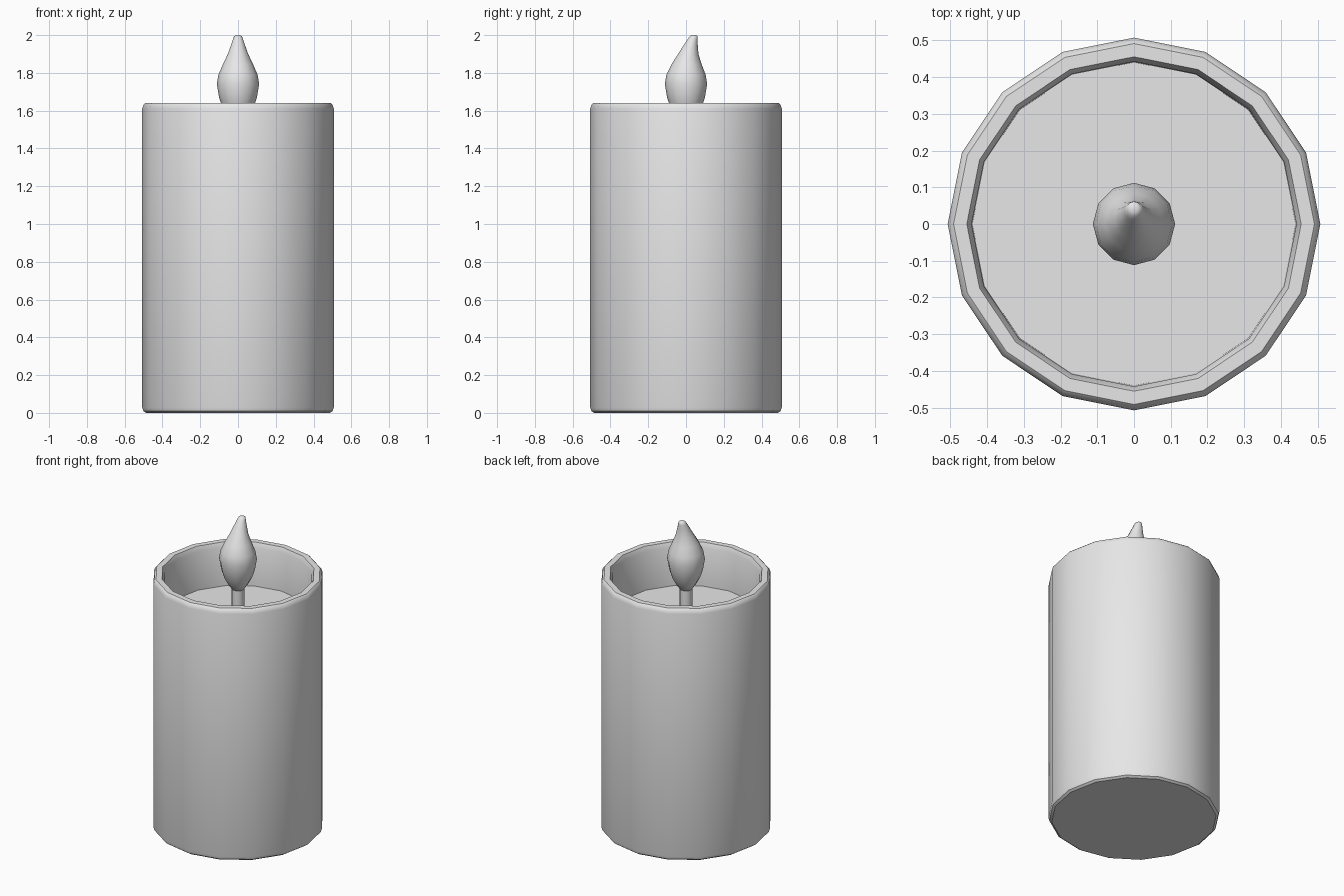
import bpy
import bmesh
import math

cube = bpy.data.objects.get("Cube")
if cube:
    bpy.data.objects.remove(cube, do_unlink=True)

grey = bpy.data.materials.new("plain_grey")
grey.use_nodes = True
colour = (0.8, 0.8, 0.8, 1.0)
grey.diffuse_color = colour
grey.node_tree.nodes["Principled BSDF"].inputs["Base Color"].default_value = colour


def lathe(name, profile, sides, smooth_angle):
    """Spin (radius, z, y shift) rings around z and cap both ends."""
    bm = bmesh.new()
    rings = []
    for radius, z, shift in profile:
        ring = []
        for i in range(sides):
            a = math.tau * i / sides
            ring.append(bm.verts.new((radius * math.cos(a), radius * math.sin(a) + shift, z)))
        rings.append(ring)
    for low, high in zip(rings, rings[1:]):
        for i in range(sides):
            j = (i + 1) % sides
            bm.faces.new((low[i], low[j], high[j], high[i]))
    bm.faces.new(rings[0][::-1])
    bm.faces.new(rings[-1])
    bmesh.ops.recalc_face_normals(bm, faces=bm.faces)
    mesh = bpy.data.meshes.new(name)
    bm.to_mesh(mesh)
    bm.free()
    mesh.materials.append(grey)
    obj = bpy.data.objects.new(name, mesh)
    bpy.context.collection.objects.link(obj)
    bpy.ops.object.select_all(action="DESELECT")
    obj.select_set(True)
    bpy.context.view_layer.objects.active = obj
    bpy.ops.object.shade_smooth_by_angle(angle=math.radians(smooth_angle))
    return obj


# Hollow candle body: base, bevelled wall, rim, and sunken floor
lathe("candle_body", [
    (0.487, 0, 0), (0.501, 0.01, 0), (0.507, 0.03, 0),
    (0.507, 1.61, 0), (0.501, 1.63, 0), (0.491, 1.64, 0),
    (0.455, 1.64, 0), (0.442, 1.61, 0), (0.44, 1.36, 0),
], 16, 35)

# Stem standing on the floor
lathe("stem", [(0.038, 1.35, 0), (0.038, 1.57, 0)], 12, 40)

# Teardrop flame with its tip leaning to the back
lathe("flame", [
    (0.038, 1.545, 0), (0.062, 1.58, 0), (0.084, 1.62, 0),
    (0.1, 1.67, 0), (0.112, 1.74, 0), (0.104, 1.79, 0),
    (0.08, 1.845, 0.003), (0.054, 1.9, 0.012), (0.036, 1.95, 0.026),
    (0.026, 1.98, 0.036), (0.02, 1.995, 0.041), (0.01, 2, 0.042),
], 12, 60)
